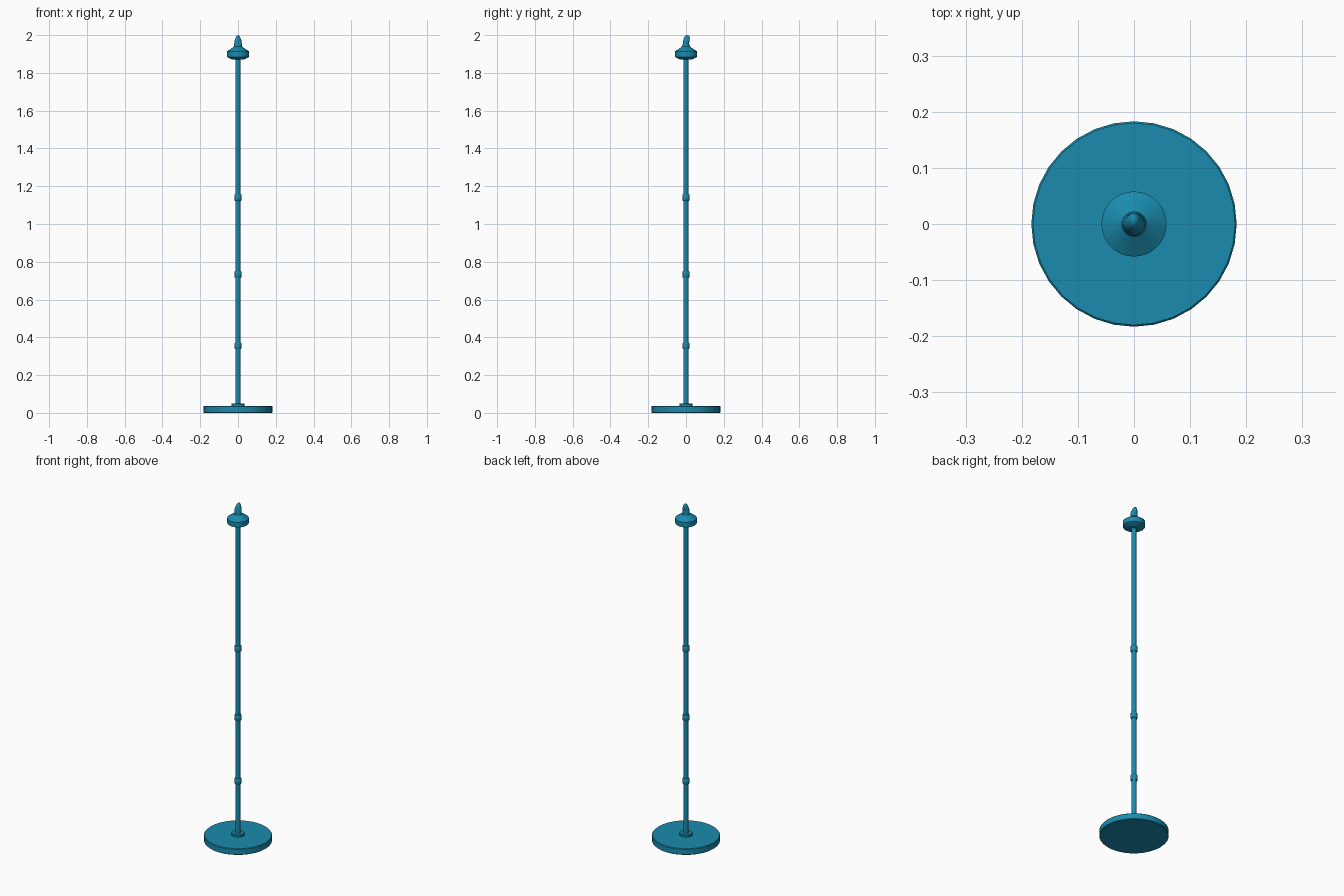
import bpy, bmesh, math

if "Cube" in bpy.data.objects:
    bpy.data.objects.remove(bpy.data.objects["Cube"])

mat = bpy.data.materials.new("teal")
mat.diffuse_color = (0.01, 0.26, 0.42, 1)
mat.use_nodes = True
mat.node_tree.nodes["Principled BSDF"].inputs["Base Color"].default_value = mat.diffuse_color


def loft(name, rings, sides=32):
    """Stack of elliptical rings (z, rx, ry, y offset), capped at both ends."""
    bm = bmesh.new()
    loops = []
    for z, rx, ry, oy in rings:
        loops.append([bm.verts.new((rx * math.cos(2 * math.pi * i / sides),
                                    oy + ry * math.sin(2 * math.pi * i / sides), z))
                      for i in range(sides)])
    for a, b in zip(loops, loops[1:]):
        for i in range(sides):
            j = (i + 1) % sides
            bm.faces.new((a[i], a[j], b[j], b[i]))
    bm.faces.new(loops[0][::-1])
    bm.faces.new(loops[-1])
    me = bpy.data.meshes.new(name)
    bm.to_mesh(me)
    bm.free()
    ob = bpy.data.objects.new(name, me)
    bpy.context.collection.objects.link(ob)
    me.materials.append(mat)
    bpy.ops.object.select_all(action='DESELECT')
    ob.select_set(True)
    bpy.context.view_layer.objects.active = ob
    bpy.ops.object.shade_smooth_by_angle(angle=math.radians(35))
    return ob


def lathe(name, profile, sides=32):
    return loft(name, [(z, r, r, 0) for r, z in profile], sides)


# Weighted round base and its socket
lathe("base", [(0.180, 0), (0.183, 0.003), (0.183, 0.034), (0.180, 0.037)])
lathe("base_socket", [(0.035, 0.036), (0.035, 0.046), (0.032, 0.050)])

# Pole sections, narrowing slightly upwards, with a collar at every joint
joints = [0.04, 0.355, 0.733, 1.14, 1.88]
for i, (z0, z1) in enumerate(zip(joints, joints[1:])):
    r = 0.0135 - 0.0004 * i
    lathe(f"pole_section_{i + 1}", [(r, z0), (r, z1)], 24)
for i, z in enumerate(joints[1:-1]):
    lathe(f"collar_{i + 1}", [(0.016, z - 0.017), (0.0195, z - 0.012),
                              (0.0195, z + 0.012), (0.016, z + 0.017)], 24)

# Flared head
lathe("head", [(0.025, 1.870), (0.035, 1.872), (0.058, 1.884), (0.058, 1.914),
               (0.040, 1.926), (0.022, 1.939), (0.020, 1.945)])

# Rounded finial leaning backwards
loft("finial", [(1.938, 0.021, 0.020, 0), (1.955, 0.020, 0.017, 0),
                (1.967, 0.019, 0.0165, 0.001), (1.977, 0.016, 0.0165, 0.003),
                (1.986, 0.012, 0.015, 0.005), (1.993, 0.009, 0.012, 0.006),
                (1.998, 0.005, 0.008, 0.007), (2.0, 0.002, 0.003, 0.007)], 24)
